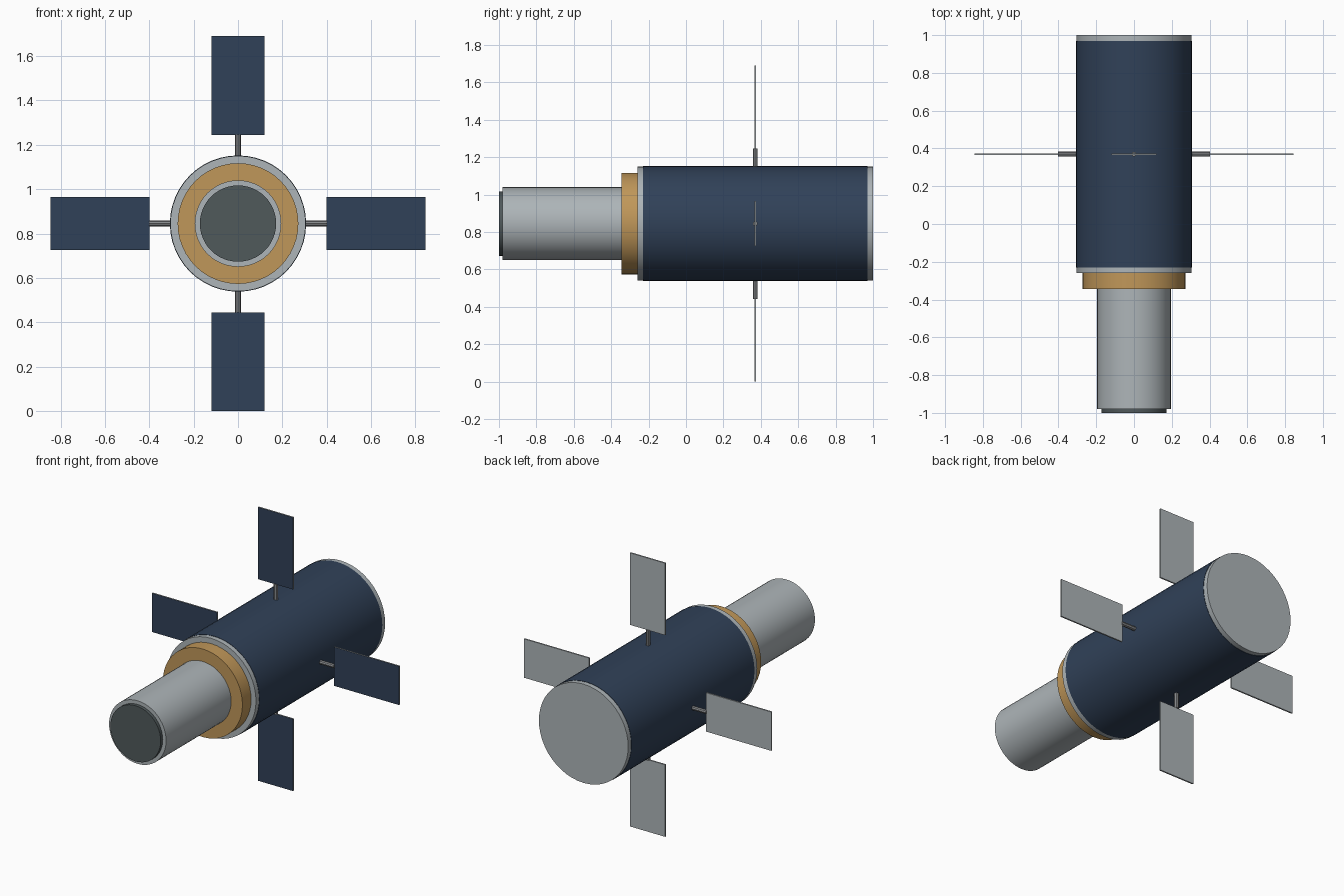
import bpy, math
from mathutils import Matrix, Vector

cube = bpy.data.objects.get("Cube")
if cube:
    bpy.data.objects.remove(cube, do_unlink=True)

AXIS_Z = 0.845   # height of the body axis
PANEL_Y = 0.37   # station of the four panels


def material(name, rgb):
    m = bpy.data.materials.new(name)
    m.use_nodes = True
    m.diffuse_color = (*rgb, 1)
    m.node_tree.nodes["Principled BSDF"].inputs["Base Color"].default_value = (*rgb, 1)
    return m


silver = material("silver grey", (0.42, 0.46, 0.48))
navy = material("solar navy", (0.03, 0.053, 0.098))
gold = material("gold foil", (0.53, 0.31, 0.10))
dark = material("dark glass", (0.08, 0.10, 0.105))
steel = material("strut steel", (0.24, 0.25, 0.26))


def rod(name, start, end, radius, mat, sides=48):
    """Capped cylinder between two points."""
    a, b = Vector(start), Vector(end)
    bpy.ops.mesh.primitive_cylinder_add(
        vertices=sides, radius=radius, depth=(b - a).length, location=(a + b) / 2,
        rotation=(b - a).to_track_quat('Z', 'Y').to_euler())
    ob = bpy.context.object
    ob.name = name
    ob.data.materials.append(mat)
    bpy.ops.object.shade_smooth_by_angle(angle=math.radians(30))
    return ob


# Body sections along the y axis: name, front, back, radius, material
for name, y0, y1, r, mat in [
    ("lens", -1.0, -0.97, 0.172, dark),
    ("telescope_tube", -0.98, -0.34, 0.195, silver),
    ("foil_collar", -0.345, -0.25, 0.272, gold),
    ("front_ring", -0.26, -0.23, 0.305, silver),
    ("body_drum", -0.23, 0.97, 0.307, navy),
    ("back_cap", 0.97, 1.0, 0.305, silver),
]:
    rod(name, (0, y0, AXIS_Z), (0, y1, AXIS_Z), r, mat)

# Four struts and panels around the body
for i, side in enumerate(("left", "top", "right", "bottom")):
    angle = i * math.pi / 2
    out = Vector((math.cos(angle), 0, math.sin(angle)))
    hub = Vector((0, PANEL_Y, AXIS_Z))
    rod(side + "_strut", hub + out * 0.29, hub + out * 0.402, 0.013, steel, 8)

    bpy.ops.mesh.primitive_cube_add(size=1)
    panel = bpy.context.object
    panel.name = side + "_panel"
    panel.data.transform(Matrix.Translation(hub)
                         @ Matrix.Rotation(-angle, 4, 'Y')
                         @ Matrix.Translation((0.6225, 0, 0))
                         @ Matrix.Diagonal((0.445, 0.009, 0.24, 1)))
    panel.data.materials.append(silver)
    panel.data.materials.append(navy)
    # Solar cells on the front face only
    for f in panel.data.polygons:
        f.material_index = 1 if f.normal.y < -0.5 else 0
